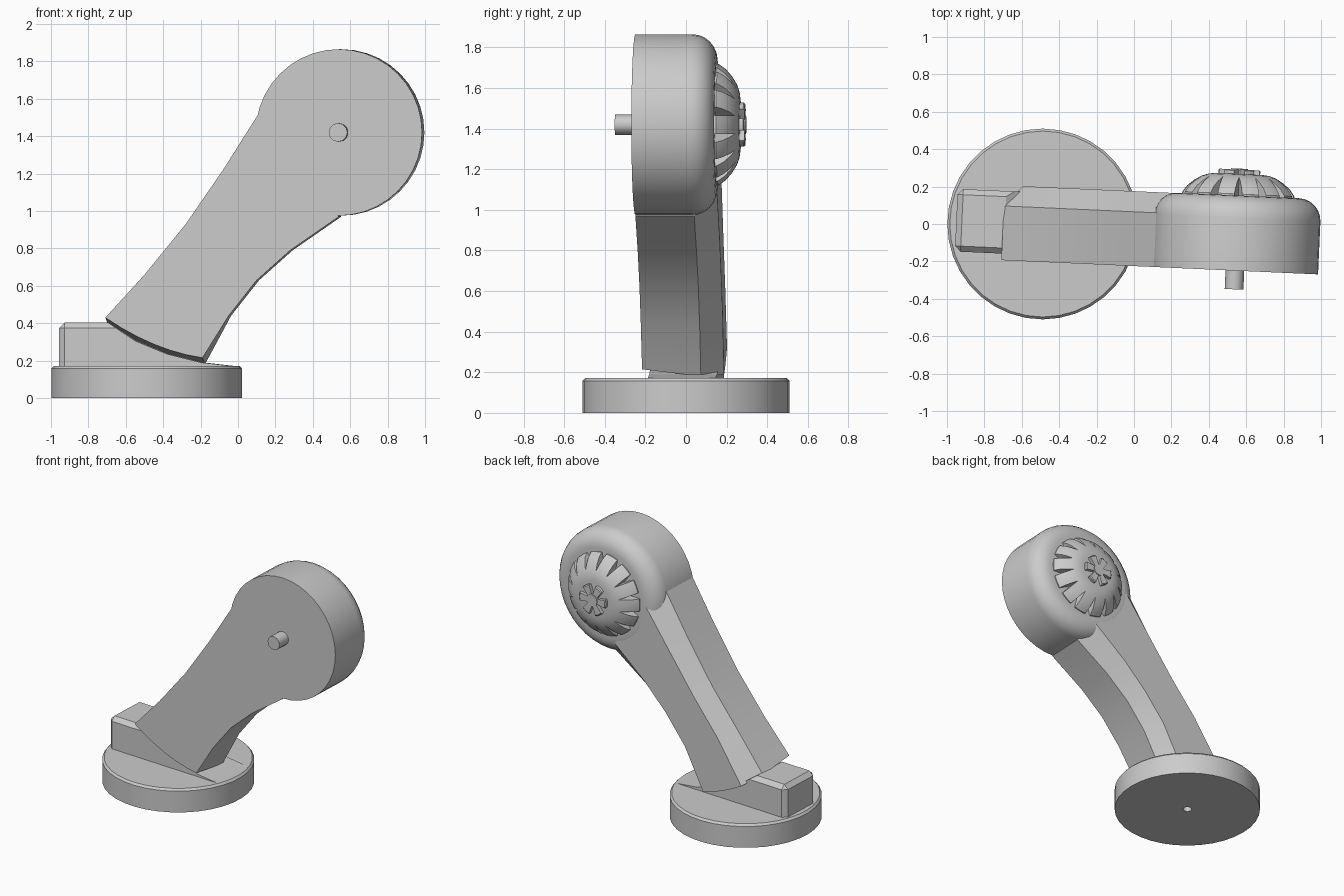
import bpy, bmesh
from math import sin, cos, pi, radians
from mathutils import Matrix, Vector

cube = bpy.data.objects.get("Cube")
if cube:
    bpy.data.objects.remove(cube, do_unlink=True)

grey = bpy.data.materials.new("plain_grey")
grey.use_nodes = True
grey.diffuse_color = (0.6, 0.6, 0.6, 1)
grey.node_tree.nodes["Principled BSDF"].inputs["Base Color"].default_value = (0.6, 0.6, 0.6, 1)

# The arm and everything on it is turned slightly about the vertical
TILT = Matrix.Translation((0, -0.225, 0)) @ Matrix.Rotation(-0.045, 4, 'Z')
HEAD = Vector((0.54, 0, 1.42))
ON_HEAD = TILT @ Matrix.Translation(HEAD) @ Matrix.Rotation(radians(-90), 4, 'X')


def finish(name, bm, matrix, smooth=None):
    bmesh.ops.recalc_face_normals(bm, faces=bm.faces)
    mesh = bpy.data.meshes.new(name)
    bm.transform(matrix)
    bm.to_mesh(mesh)
    bm.free()
    mesh.materials.append(grey)
    obj = bpy.data.objects.new(name, mesh)
    bpy.context.collection.objects.link(obj)
    if smooth:
        bpy.ops.object.select_all(action='DESELECT')
        obj.select_set(True)
        bpy.context.view_layer.objects.active = obj
        bpy.ops.object.shade_smooth_by_angle(angle=radians(smooth))
    return obj


def bridge(bm, a, b):
    for i in range(len(a)):
        j = (i + 1) % len(a)
        bm.faces.new((a[i], a[j], b[j], b[i]))


def lathe(name, profile, sides, matrix, smooth=None):
    """Turn (radius, height) points about local z and cap both ends."""
    bm = bmesh.new()
    rings = [[bm.verts.new((r * cos(2 * pi * i / sides), r * sin(2 * pi * i / sides), h))
              for i in range(sides)] for r, h in profile]
    for a, b in zip(rings, rings[1:]):
        bridge(bm, a, b)
    bm.faces.new(rings[0])
    bm.faces.new(rings[-1])
    return finish(name, bm, matrix, smooth)


def cut_notches(obj, count, tip, reach, half, low, high):
    """Cut V-shaped notches that narrow towards the middle."""
    bm = bmesh.new()
    for k in range(count):
        turn = Matrix.Rotation(2 * pi * (k + 0.5) / count, 3, 'Z')
        loops = [[bm.verts.new(turn @ Vector((x, y, h)))
                  for x, y in ((tip, 0), (reach, half), (reach, -half))] for h in (low, high)]
        bridge(bm, *loops)
        for loop in loops:
            bm.faces.new(loop)
    cutter = finish(obj.name + "_cutter", bm, ON_HEAD)
    cutter.hide_render = True
    cutter.hide_viewport = True
    mod = obj.modifiers.new("notches", 'BOOLEAN')
    mod.operation = 'DIFFERENCE'
    mod.solver = 'EXACT'
    mod.object = cutter


# Round base with a small screw hole underneath
lathe("base", [(0.03, 0.04), (0.03, 0), (0.51, 0), (0.51, 0.157), (0.497, 0.172)], 36,
      Matrix.Translation((-0.488, 0, 0)), 20)

# Wedge block that seats the arm on the base
bm = bmesh.new()
side = [(-0.96, 0.15), (-0.96, 0.405), (-0.7, 0.405), (-0.55, 0.305), (-0.38, 0.235),
        (-0.2, 0.19), (-0.04, 0.172), (-0.04, 0.15)]
loops = [[bm.verts.new((x, y, z)) for x, z in side] for y in (0.035, 0.37)]
bridge(bm, *loops)
for loop in loops:
    bm.faces.new(loop)
edges = [e for e in bm.edges if all(v.co.x < -0.69 for v in e.verts)
         and any(v.co.z > 0.4 for v in e.verts)
         and not all(v.co.x > -0.71 for v in e.verts)]
bmesh.ops.bevel(bm, geom=edges, offset=0.03, segments=1, affect='EDGES')
finish("seat_block", bm, TILT)

# Curved arm with wide chamfers along its back
LEFT = [(-0.71, 0.43), (-0.5, 0.66), (-0.28, 0.93), (-0.08, 1.22), (0.11, 1.52)]
RIGHT = [(-0.19, 0.215), (-0.05, 0.44), (0.1, 0.63), (0.28, 0.79), (0.54, 0.97)]
ARC = 6


def arm_loop(bm, y, inset, drop):
    def point(row, s):
        l, r = Vector(LEFT[row]), Vector(RIGHT[row])
        p = l.lerp(r, s)
        if row == 0:
            p.y -= 0.14 * s * (1 - s) + drop
        return bm.verts.new((p.x, y, p.y))
    rows = range(1, len(LEFT))
    pts = [point(row, inset) for row in reversed(rows)]
    pts += [point(0, inset + (1 - 2 * inset) * i / ARC) for i in range(ARC + 1)]
    return pts + [point(row, 1 - inset) for row in rows]


bm = bmesh.new()
loops = [arm_loop(bm, 0, 0, 0), arm_loop(bm, 0.29, 0, 0.035), arm_loop(bm, 0.4, 0.19, 0.045)]
for a, b in zip(loops, loops[1:]):
    bridge(bm, a, b)
bm.faces.new(loops[0])
bm.faces.new(loops[-1])
finish("arm", bm, TILT, 25)

# Round head with a soft back rim
RIM, R, DEPTH = 0.12, 0.445, 0.402
rim = [(R - RIM + RIM * cos(a * pi / 12), DEPTH - RIM + RIM * sin(a * pi / 12)) for a in range(7)]
lathe("head", [(R, 0)] + rim, 40, ON_HEAD, 35)

# Short pin on the front
lathe("front_pin", [(0.05, -0.1), (0.05, 0.02)], 12, ON_HEAD, 40)

# Domed knob with notched rim
dome = lathe("knob", [(0.3, 0.38), (0.3, 0.41), (0.275, 0.445), (0.24, 0.475), (0.2, 0.5),
                      (0.165, 0.512), (0.13, 0.517)], 56, ON_HEAD, 30)
cut_notches(dome, 14, 0.2, 0.33, 0.028, 0.36, 0.6)

# Small star-shaped hub in the middle of the knob
hub = lathe("knob_hub", [(0.112, 0.5), (0.112, 0.535), (0.105, 0.541)], 36, ON_HEAD)
cut_notches(hub, 6, 0.035, 0.13, 0.036, 0.48, 0.6)
lathe("hub_cap", [(0.045, 0.5), (0.045, 0.546)], 12, ON_HEAD, 40)
